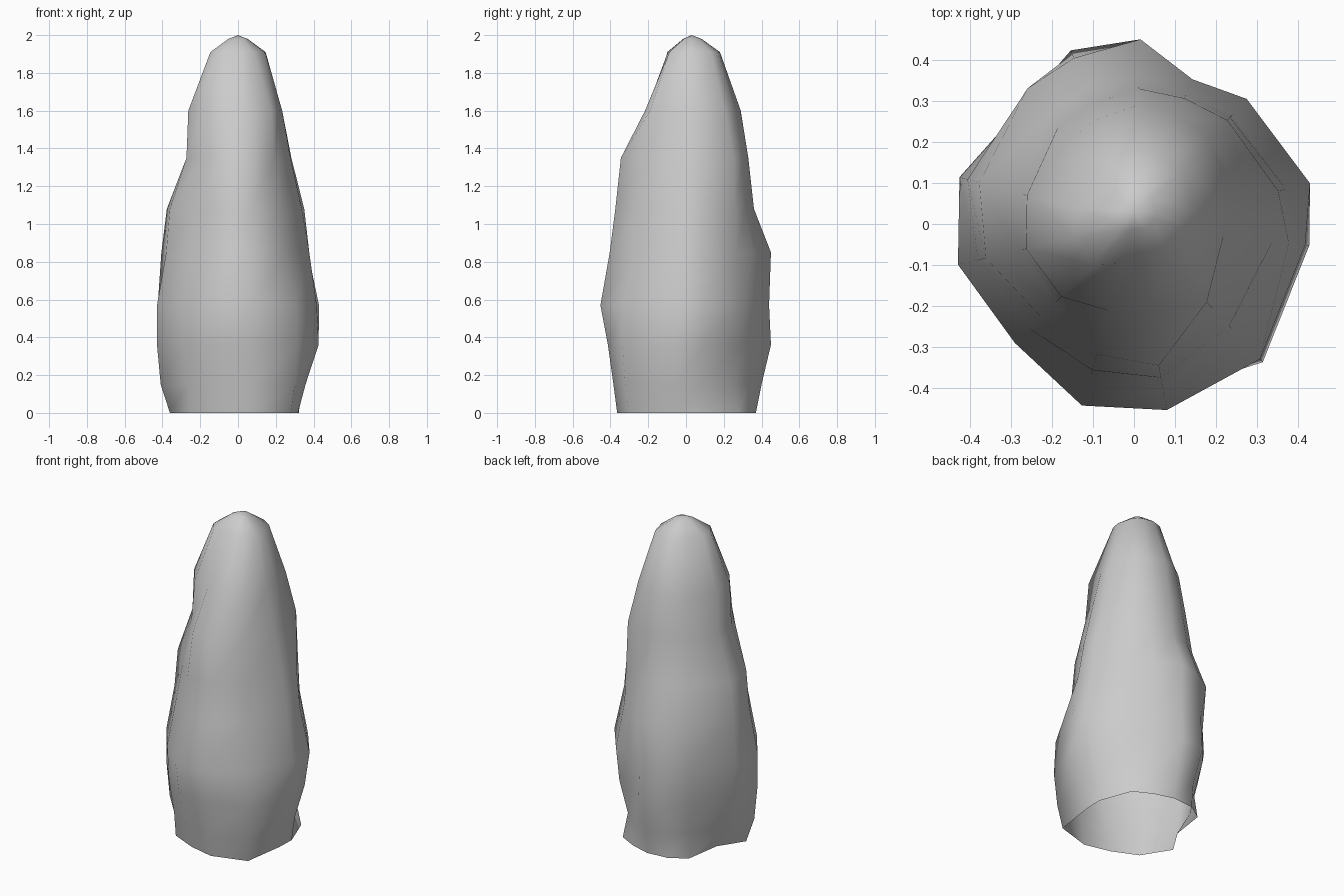
import bpy
import bmesh
from math import cos, sin, radians
from mathutils import Vector

default_cube = bpy.data.objects.get("Cube")
if default_cube:
    bpy.data.objects.remove(default_cube, do_unlink=True)

# Grey stone
stone = bpy.data.materials.new("grey stone")
stone.use_nodes = True
grey = (0.6, 0.6, 0.6, 1.0)
stone.diffuse_color = grey
stone.node_tree.nodes["Principled BSDF"].inputs["Base Color"].default_value = grey

# Ridges running up the rock, as angles turning from +x towards +y
RIDGES = [-7, 13, 48, 68, 88, 110, 128, 165, 193, 225, 254, 280, 313]

# Height of each ring and how far out each ridge lies there, in hundredths
LEVELS = [
    (0, (32, 33, 37, 36, 37, 38, 37, 27, 37, 36, 34, 37, 41)),
    (15, (36, 35, 34, 36, 40, 39, 35, 35, 42, 37, 38, 39, 44)),
    (36, (43, 41, 39, 37, 45, 45, 40, 40, 44, 40, 43, 42, 46)),
    (57, (42, 44, 41, 38, 44, 44, 40, 44, 44, 41, 46, 46, 45)),
    (85, (38, 38, 36, 38, 45, 43, 42, 42, 39, 36, 38, 41, 36)),
    (108, (34, 36, 35, 34, 36, 35, 34, 39, 37, 32, 37, 38, 34)),
    (135, (28, 29, 34, 33, 33, 31, 30, 28, 28, 27, 33, 35, 28)),
    (160, (22, 24, 28, 28, 29, 27, 26, 27, 27, 25, 22, 22, 26)),
    (191, (14, 15, 18, 18, 18, 17, 14, 15, 15, 14, 10, 9, 12)),
]


def ring_points(height, reach):
    """Points of one ring, one on each ridge."""
    return [Vector((r * cos(radians(a)), r * sin(radians(a)), height)) / 100
            for a, r in zip(RIDGES, reach)]


# Blunt tip: the top ring shrunk towards the peak
outlines = [ring_points(*level) for level in LEVELS]
peak = Vector((0, 0.03, 2))
cap = [peak.lerp(point, 0.35) for point in outlines[-1]]
for point in cap:
    point.z = 1.98
outlines.append(cap)

# Rock wall: stacked rings joined by quads, open underneath
bm = bmesh.new()
rings = [[bm.verts.new(point) for point in outline] for outline in outlines]
count = len(RIDGES)
for lower, upper in zip(rings, rings[1:]):
    for i in range(count):
        j = (i + 1) % count
        bm.faces.new((lower[i], lower[j], upper[j], upper[i]))

# Close the peak
tip = bm.verts.new(peak)
for i in range(count):
    bm.faces.new((rings[-1][i], rings[-1][(i + 1) % count], tip))

for face in bm.faces:
    face.smooth = True

mesh = bpy.data.meshes.new("rock_spire")
bm.to_mesh(mesh)
bm.free()
mesh.materials.append(stone)
rock_spire = bpy.data.objects.new("rock_spire", mesh)
bpy.context.collection.objects.link(rock_spire)
